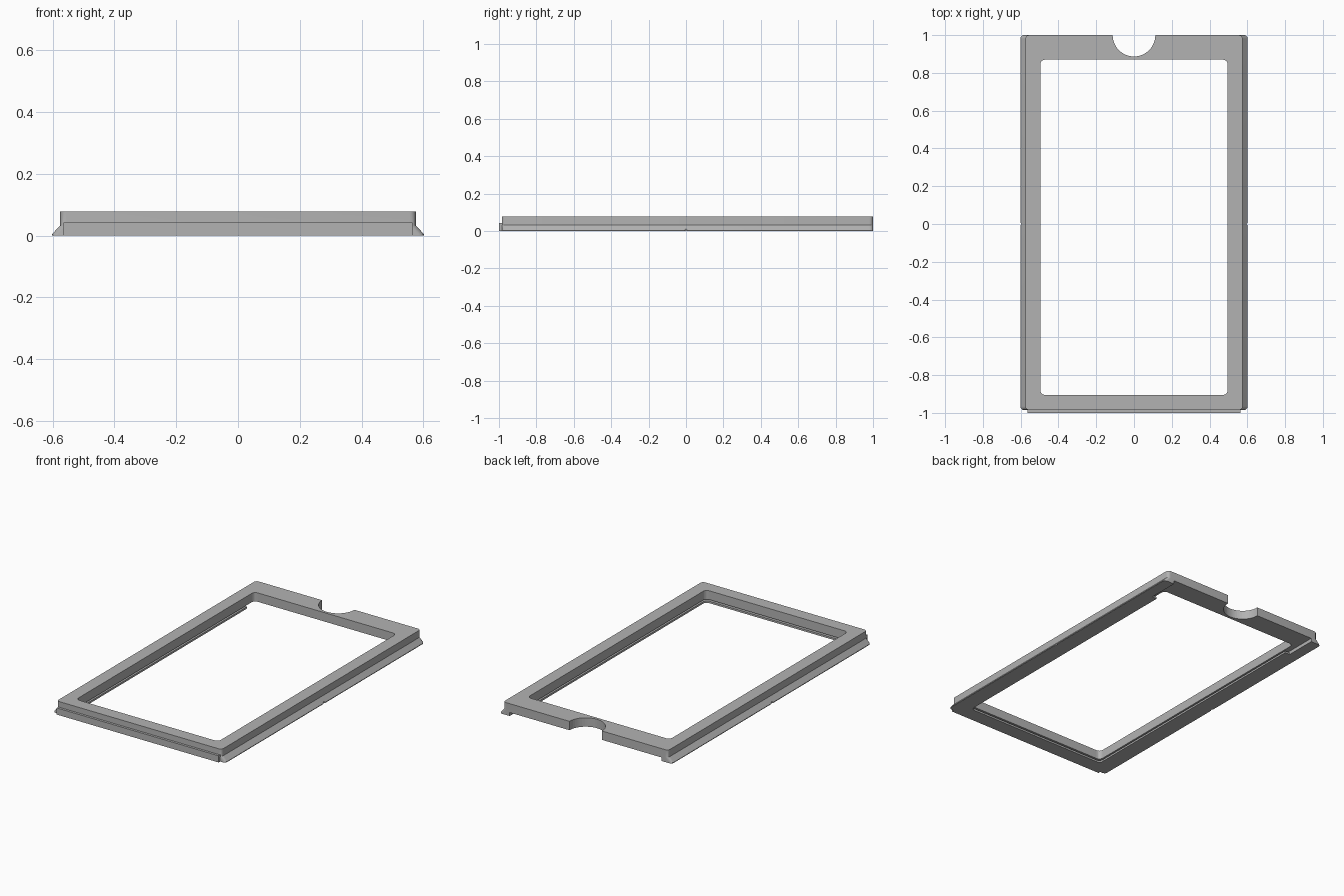
import bpy, bmesh, math

if "Cube" in bpy.data.objects:
    bpy.data.objects.remove(bpy.data.objects["Cube"])

grey = bpy.data.materials.new("plain grey")
grey.use_nodes = True
COLOUR = (0.45, 0.45, 0.45, 1)
grey.diffuse_color = COLOUR
grey.node_tree.nodes["Principled BSDF"].inputs["Base Color"].default_value = COLOUR


def rounded_rect(hx, y0, y1, r, steps=5):
    """Counter-clockwise outline with rounded corners."""
    pts = []
    for k, (cx, cy) in enumerate([(hx - r, y1 - r), (r - hx, y1 - r),
                                  (r - hx, y0 + r), (hx - r, y0 + r)]):
        for i in range(steps + 1):
            a = math.pi / 2 * (k + i / steps)
            pts.append((cx + r * math.cos(a), cy + r * math.sin(a)))
    return pts


def circle(cx, cy, r, n):
    return [(cx + r * math.cos(math.tau * i / n),
             cy + r * math.sin(math.tau * i / n)) for i in range(n)]


def loft(name, layers):
    """Solid through stacked outlines, each given as (z, points)."""
    bm = bmesh.new()
    rings = [[bm.verts.new((x, y, z)) for x, y in pts] for z, pts in layers]
    bm.faces.new(rings[0][::-1])
    bm.faces.new(rings[-1])
    for a, b in zip(rings, rings[1:]):
        for i in range(len(a)):
            j = (i + 1) % len(a)
            bm.faces.new((a[i], a[j], b[j], b[i]))
    mesh = bpy.data.meshes.new(name)
    bm.to_mesh(mesh)
    bm.free()
    mesh.materials.append(grey)
    obj = bpy.data.objects.new(name, mesh)
    bpy.context.collection.objects.link(obj)
    return obj


def prism(name, pts, z0, z1):
    return loft(name, [(z0, pts), (z1, pts)])


def box(name, hx, y0, y1, z0, z1):
    return prism(name, [(hx, y0), (hx, y1), (-hx, y1), (-hx, y0)], z0, z1)


# Frame with sloping side rails
FRONT, BACK = -0.985, 1.0
foot = rounded_rect(0.602, FRONT, BACK, 0.02)
body = rounded_rect(0.575, FRONT, BACK, 0.02)
frame = loft("frame", [(0, foot), (0.004, foot), (0.033, body), (0.078, body)])

# Window, thumb notch, insert slot open at the back, and side dimples
cutters = [
    prism("window_cutter", rounded_rect(0.496, -0.905, 0.87, 0.025), -0.1, 0.2),
    prism("thumb_notch_cutter", circle(0, BACK, 0.113, 48), -0.1, 0.2),
    box("slot_cutter", 0.53, -0.935, 0.9, 0.012, 0.022),
    box("back_opening_cutter", 0.53, 0.8, 1.1, -0.1, 0.022),
]
for side in (-1, 1):
    cutters.append(prism("dimple_cutter", circle(side * 0.604, 0, 0.008, 12), -0.1, 0.2))

for cutter in cutters:
    mod = frame.modifiers.new(cutter.name, "BOOLEAN")
    mod.operation = "DIFFERENCE"
    mod.solver = "EXACT"
    mod.object = cutter
    cutter.hide_render = True
    cutter.hide_viewport = True
    cutter.display_type = "WIRE"

# Tongue along the front edge
box("front_tongue", 0.565, -1.0, FRONT + 0.01, 0, 0.042)

# Smooth the rounded corners only
bpy.ops.object.select_all(action="DESELECT")
bpy.context.view_layer.objects.active = frame
frame.select_set(True)
bpy.ops.object.shade_smooth_by_angle(angle=math.radians(30))
